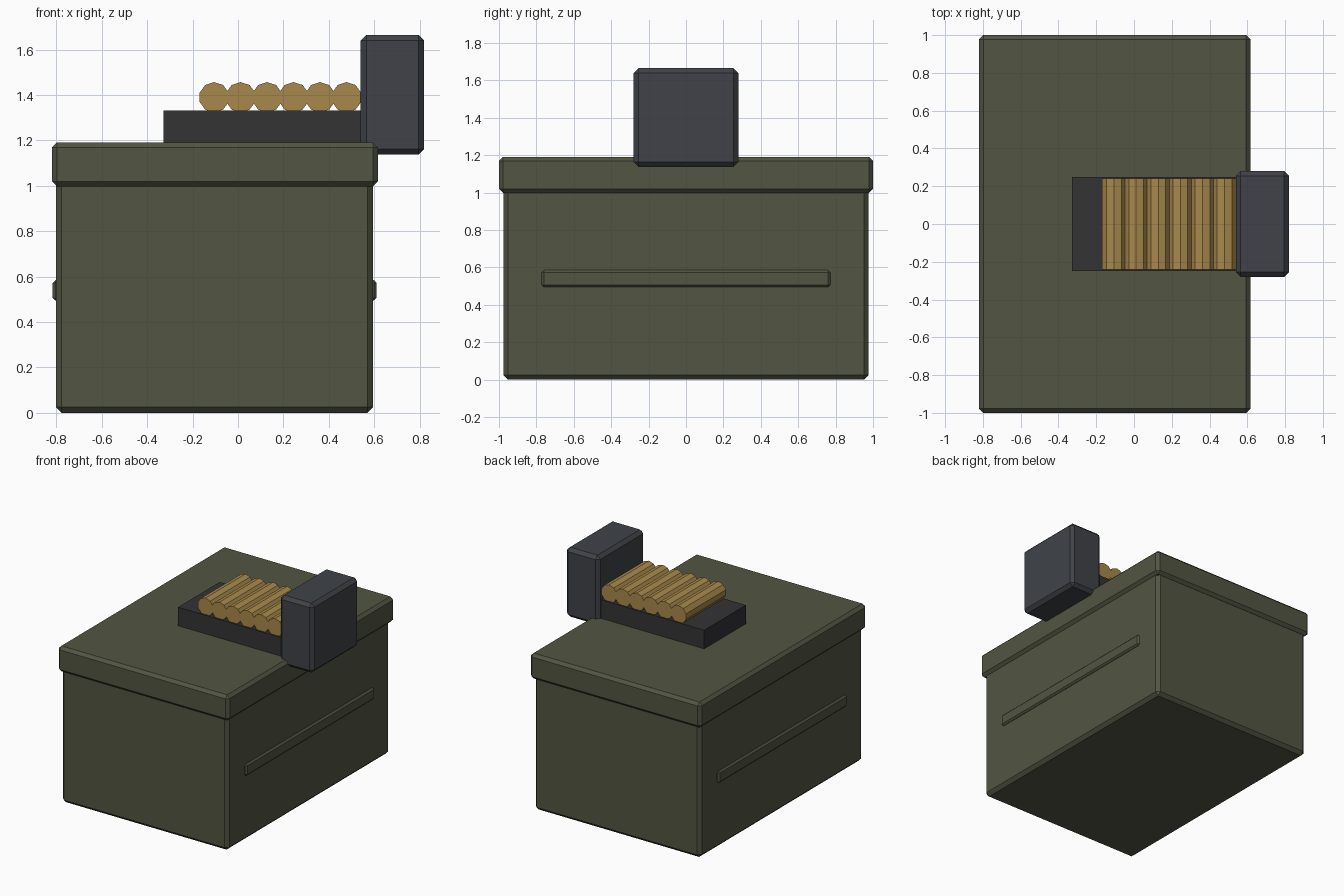
import bpy, math

if "Cube" in bpy.data.objects:
    bpy.data.objects.remove(bpy.data.objects["Cube"])


def material(name, rgb):
    m = bpy.data.materials.new(name)
    m.diffuse_color = (*rgb, 1)
    m.use_nodes = True
    m.node_tree.nodes["Principled BSDF"].inputs["Base Color"].default_value = m.diffuse_color
    return m


OLIVE = material("olive", (0.085, 0.09, 0.055))
STEEL = material("blue_steel", (0.05, 0.055, 0.065))
BLACK = material("dark_metal", (0.033, 0.033, 0.036))
BRASS = material("brass", (0.39, 0.25, 0.07))


def box(name, x, y, z, mat, bevel=0.0):
    """Box from (min, max) ranges, with a single-segment chamfer."""
    bpy.ops.mesh.primitive_cube_add(size=1, location=[sum(r) / 2 for r in (x, y, z)])
    o = bpy.context.object
    o.name = name
    o.scale = [r[1] - r[0] for r in (x, y, z)]
    bpy.ops.object.transform_apply(location=False, rotation=False, scale=True)
    o.data.materials.append(mat)
    if bevel:
        b = o.modifiers.new("chamfer", 'BEVEL')
        b.width, b.segments = bevel, 1
    return o


# Box body and overhanging lid
box("body", (-0.802, 0.595), (-0.977, 0.977), (0, 1.04), OLIVE, 0.025)
box("lid", (-0.82, 0.616), (-1, 1), (0.998, 1.191), OLIVE, 0.022)

# Stiffening rib on each long side
for name, x in (("left_rib", (-0.816, -0.776)), ("right_rib", (0.57, 0.61))):
    box(name, x, (-0.772, 0.772), (0.495, 0.585), OLIVE, 0.012)

# Feed tray and end block
box("feed_tray", (-0.328, 0.60), (-0.25, 0.25), (1.17, 1.332), BLACK)
box("feed_block", (0.54, 0.82), (-0.28, 0.28), (1.138, 1.665), STEEL, 0.025)

# Row of ten-sided cartridges lying across the tray
for i in range(6):
    bpy.ops.mesh.primitive_cylinder_add(
        vertices=10, radius=0.067, depth=0.48,
        location=(-0.105 + 0.1167 * i, 0, 1.39), rotation=(math.pi / 2, 0, 0))
    c = bpy.context.object
    c.name = f"cartridge_{i + 1}"
    c.data.materials.append(BRASS)
